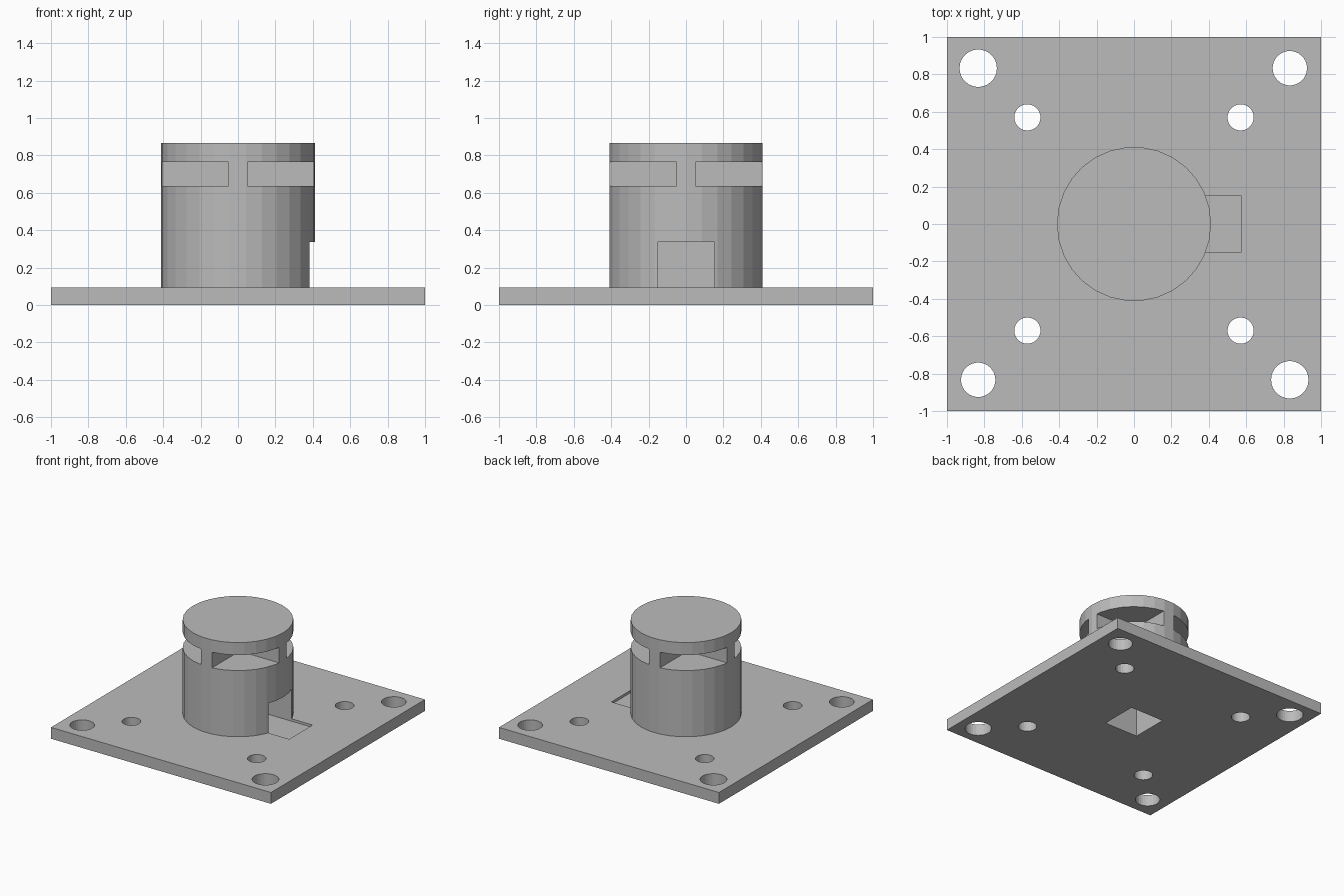
import bpy
from math import radians

if "Cube" in bpy.data.objects:
    bpy.data.objects.remove(bpy.data.objects["Cube"], do_unlink=True)

PLATE_TOP, TOWER_TOP, RADIUS = 0.093, 0.867, 0.412
DUCT_HALF, DUCT_TOP = 0.152, 0.337

grey = bpy.data.materials.new("plain grey")
grey.use_nodes = True
colour = (0.5, 0.5, 0.5, 1)
grey.diffuse_color = colour
grey.node_tree.nodes["Principled BSDF"].inputs["Base Color"].default_value = colour


def box(name, low, high):
    mid = [(a + b) / 2 for a, b in zip(low, high)]
    bpy.ops.mesh.primitive_cube_add(size=1, location=mid)
    ob = bpy.context.object
    ob.name = name
    ob.scale = [b - a for a, b in zip(low, high)]
    bpy.ops.object.transform_apply(location=True, rotation=True, scale=True)
    ob.data.materials.append(grey)
    return ob


def cylinder(name, x, y, radius, bottom, top, sides=30):
    bpy.ops.mesh.primitive_cylinder_add(
        vertices=sides, radius=radius, depth=top - bottom,
        location=(x, y, (bottom + top) / 2), rotation=(0, 0, radians(90)))
    ob = bpy.context.object
    ob.name = name
    bpy.ops.object.transform_apply(location=True, rotation=True, scale=True)
    ob.data.materials.append(grey)
    return ob


def cut(target, cutter):
    mod = target.modifiers.new("cut", 'BOOLEAN')
    mod.operation = 'DIFFERENCE'
    mod.solver = 'EXACT'
    mod.object = cutter
    bpy.ops.object.select_all(action='DESELECT')
    bpy.context.view_layer.objects.active = target
    target.select_set(True)
    bpy.ops.object.modifier_apply(modifier=mod.name)
    bpy.data.objects.remove(cutter, do_unlink=True)


# Main solids
plate = box("base_plate", (-1, -1, 0), (1, 1, PLATE_TOP))
tower = cylinder("tower", 0, 0, RADIUS, PLATE_TOP, TOWER_TOP)

corners = [(sx, sy) for sx in (-1, 1) for sy in (-1, 1)]

# Mounting holes: a large one at each corner and a small one further in
large_radius = {(-1, 1): 0.1, (1, -1): 0.1, (1, 1): 0.092, (-1, -1): 0.092}
for sx, sy in corners:
    cut(plate, cylinder("hole", sx * 0.833, sy * 0.833, large_radius[sx, sy], -0.1, 0.2))
    cut(plate, cylinder("hole", sx * 0.57, sy * 0.57, 0.07, -0.1, 0.2))

# Four corner windows, leaving a cross-shaped core under the cap
for sx, sy in corners:
    xs = sorted((sx * 0.05, sx * 0.6))
    ys = sorted((sy * 0.05, sy * 0.6))
    cut(tower, box("window", (xs[0], ys[0], 0.637), (xs[1], ys[1], 0.765)))

# Square duct up from below, with a side exit and a shallow groove in the plate
for part in (plate, tower):
    cut(part, box("shaft", (-DUCT_HALF, -DUCT_HALF, -0.1),
                  (DUCT_HALF, DUCT_HALF, DUCT_TOP)))
    cut(part, box("exit", (0, -DUCT_HALF, 0.073), (0.572, DUCT_HALF, DUCT_TOP)))

for part in (plate, tower):
    part.data.shade_flat()
